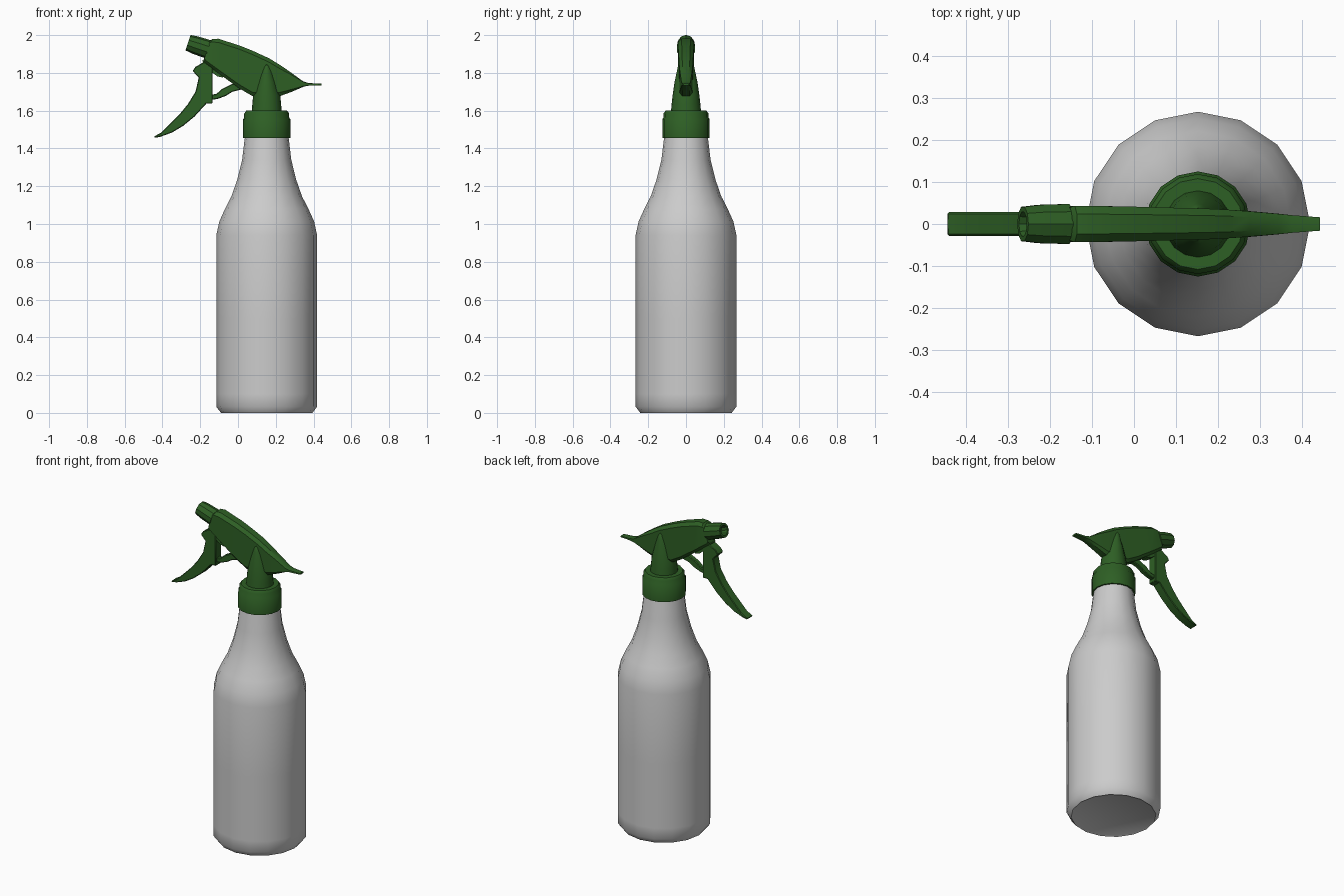
import bpy, bmesh, math
from mathutils import Vector, Matrix

def material(name, rgb):
    m = bpy.data.materials.new(name)
    m.diffuse_color = (*rgb, 1)
    return m

GREY = material("bottle grey", (0.6, 0.6, 0.6))
GREEN = material("sprayer green", (0.027, 0.115, 0.018))
CX = 0.152  # bottle axis

def finish(name, bm, mat, angle=40):
    bmesh.ops.recalc_face_normals(bm, faces=bm.faces)
    me = bpy.data.meshes.new(name)
    bm.to_mesh(me)
    bm.free()
    me.materials.append(mat)
    ob = bpy.data.objects.new(name, me)
    bpy.context.collection.objects.link(ob)
    bpy.ops.object.select_all(action='DESELECT')
    ob.select_set(True)
    bpy.context.view_layer.objects.active = ob
    bpy.ops.object.shade_smooth_by_angle(angle=math.radians(angle))
    return ob

def loft(name, rings, mat, angle=40):
    """Skin a list of equal-length point rings and cap both ends."""
    bm = bmesh.new()
    vs = [[bm.verts.new(p) for p in r] for r in rings]
    n = len(vs[0])
    for a, b in zip(vs, vs[1:]):
        for i in range(n):
            j = (i + 1) % n
            bm.faces.new((a[i], a[j], b[j], b[i]))
    bm.faces.new(vs[0])
    bm.faces.new(vs[-1])
    return finish(name, bm, mat, angle)

def lathe(name, profile, mat, origin=(CX, 0, 0), axis=(0, 0, 1), n=16, angle=40):
    """Profile rows are (rx, ry, height) along the axis."""
    rot = Vector((0, 0, 1)).rotation_difference(Vector(axis)).to_matrix().to_4x4()
    M = Matrix.Translation(origin) @ rot
    rings = [[M @ Vector((rx * math.cos(2 * math.pi * i / n),
                          ry * math.sin(2 * math.pi * i / n), h)) for i in range(n)]
             for rx, ry, h in profile]
    return loft(name, rings, mat, angle)

def plate(name, pts, half, mat, angle=35, bevel=0.0):
    """Extrude an x-z outline symmetrically in y."""
    ob = loft(name, [[(x, s * half, z) for x, z in pts] for s in (-1, 1)], mat, angle)
    if bevel:
        b = ob.modifiers.new("Bevel", 'BEVEL')
        b.width, b.segments, b.limit_method = bevel, 1, 'ANGLE'
        b.angle_limit = math.radians(50)
    return ob

# bottle
lathe("bottle", [(r, r, z) for r, z in [
    (0.235, 0.004), (0.242, 0), (0.267, 0.033), (0.267, 0.1), (0.267, 0.5), (0.267, 0.94),
    (0.251, 1.013), (0.221, 1.08), (0.187, 1.146), (0.156, 1.235), (0.13, 1.34),
    (0.117, 1.45), (0.105, 1.5)]], GREY)

# screw collar
lathe("collar", [(r, r, z) for r, z in [
    (0.105, 1.455), (0.125, 1.455), (0.125, 1.555), (0.119, 1.563), (0.119, 1.585),
    (0.108, 1.6), (0.08, 1.6)]], GREEN)

# tapering neck that rises to a rounded point on the sides of the head
lathe("neck", [
    (0.08, 0.08, 1.59), (0.076, 0.076, 1.635), (0.072, 0.071, 1.68), (0.052, 0.061, 1.75),
    (0.034, 0.048, 1.81), (0.022, 0.043, 1.835), (0.008, 0.038, 1.845)], GREEN)

# sprayer head: stations of top point, bottom point, half width
stations = [
    (-0.147, 1.970, -0.183, 1.865, 0.040), (-0.136, 1.979, -0.175, 1.850, 0.043),
    (-0.105, 1.981, -0.087, 1.786, 0.043), (0.008, 1.945, 0.008, 1.717, 0.041),
    (0.08, 1.916, 0.077, 1.677, 0.039), (0.167, 1.876, 0.155, 1.675, 0.037),
    (0.225, 1.840, 0.222, 1.677, 0.034), (0.275, 1.806, 0.285, 1.700, 0.030),
    (0.345, 1.755, 0.350, 1.728, 0.024), (0.375, 1.746, 0.375, 1.732, 0.021),
    (0.442, 1.743, 0.442, 1.733, 0.016)]
rings = []
for xt, zt, xb, zb, w in stations:
    t, b = Vector((xt, 0, zt)), Vector((xb, 0, zb))
    f = min(0.12, 0.02 / (t - b).length)
    ring = []
    for k, s in ((0, 0.55), (f, 1), (1 - f, 1), (1, 0.6), (1, -0.6), (1 - f, -1), (f, -1), (0, -0.55)):
        p = t.lerp(b, k)
        p.y = s * w
        ring.append(p)
    rings.append(ring)
loft("sprayer_head", rings, GREEN, 35)

# nozzle with recessed opening
lathe("nozzle", [(r, r, h) for r, h in [
    (0.03, -0.03), (0.038, 0), (0.050, 0), (0.048, 0.07), (0.043, 0.112), (0.030, 0.112),
    (0.026, 0.075)]], GREEN, origin=(-0.158, 0, 1.925), axis=(-0.95, 0, 0.31), n=10, angle=35)

# trigger lever
plate("trigger", [
    (-0.24, 1.81), (-0.225, 1.832), (-0.18, 1.858), (-0.135, 1.84), (-0.135, 1.638),
    (-0.167, 1.638), (-0.23, 1.569), (-0.29, 1.52), (-0.35, 1.484), (-0.41, 1.462),
    (-0.442, 1.456), (-0.445, 1.463), (-0.405, 1.485), (-0.36, 1.53), (-0.31, 1.58),
    (-0.265, 1.635), (-0.225, 1.70), (-0.208, 1.775)], 0.028, GREEN, bevel=0.004)

# hinge bracket joining trigger and head
plate("trigger_bracket", [
    (-0.19, 1.865), (-0.16, 1.82), (-0.11, 1.782), (-0.08, 1.775), (-0.06, 1.80),
    (-0.10, 1.86)], 0.024, GREEN)

# push rod from trigger back into the head
plate("push_rod", [
    (-0.15, 1.685), (-0.115, 1.688), (-0.085, 1.715), (-0.03, 1.742), (0.03, 1.755),
    (0.03, 1.715), (-0.03, 1.70), (-0.065, 1.678), (-0.105, 1.663), (-0.15, 1.655)],
    0.015, GREEN, bevel=0.004)
